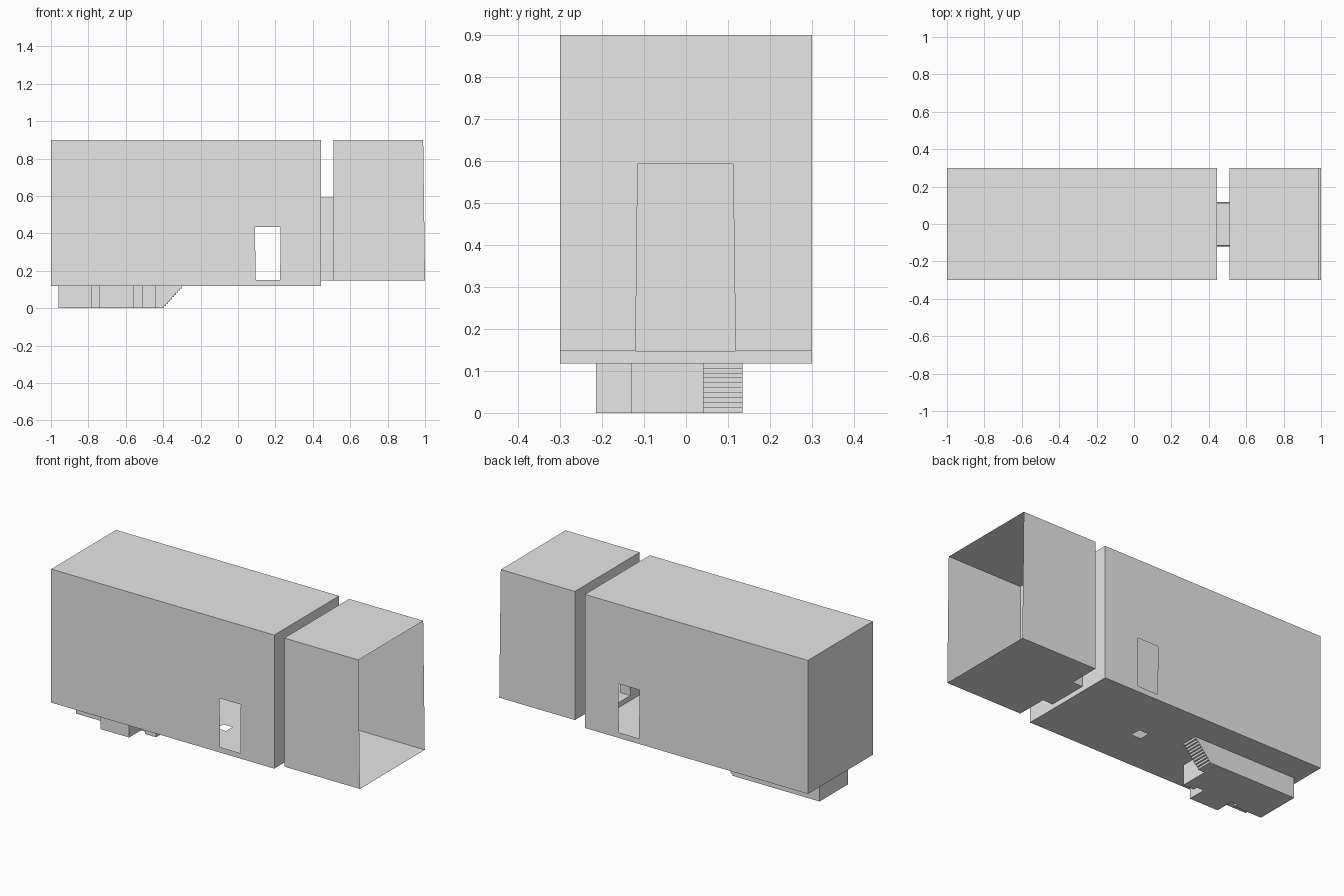
import bpy
import bmesh
from mathutils import Vector

cube = bpy.data.objects.get("Cube")
if cube:
    bpy.data.objects.remove(cube)

grey = bpy.data.materials.new("plain_grey")
grey.use_nodes = True
grey.diffuse_color = (0.8, 0.8, 0.8, 1)
grey.node_tree.nodes["Principled BSDF"].inputs["Base Color"].default_value = (0.8, 0.8, 0.8, 1)

HALF, BASE, DECK, ROOF = 0.3, 0.118, 0.147, 0.9


def prism(points, axis, start, end):
    """Extrude a 2D outline along an axis; the outline uses the other two axes in order."""
    bm = bmesh.new()

    def ring(level):
        result = []
        for p in points:
            co = list(p)
            co.insert(axis, level)
            result.append(bm.verts.new(co))
        return result

    a, b = ring(start), ring(end)
    bm.faces.new(a)
    bm.faces.new(b)
    n = len(points)
    for i in range(n):
        j = (i + 1) % n
        bm.faces.new((a[i], a[j], b[j], b[i]))
    bmesh.ops.recalc_face_normals(bm, faces=bm.faces)
    return bm


def rect(u0, u1, v0, v1):
    return [(u0, v0), (u1, v0), (u1, v1), (u0, v1)]


def on_plane(bm, axis, level):
    return [f for f in bm.faces
            if all(abs(v.co[axis] - level) < 1e-4 for v in f.verts)]


def open_side(bm, axis, level):
    bmesh.ops.delete(bm, geom=on_plane(bm, axis, level), context='FACES')


def cut_hole(bm, axis, level, outline):
    """Remove a convex outline from the flat wall lying at the given level."""
    corners = []
    for p in outline:
        co = list(p)
        co.insert(axis, level)
        corners.append(Vector(co))
    centre = sum(corners, Vector()) / len(corners)
    direction = Vector([float(i == axis) for i in range(3)])
    planes = []
    for p, q in zip(corners, corners[1:] + corners[:1]):
        normal = (q - p).cross(direction).normalized()
        if normal.dot(centre - p) > 0:
            normal.negate()
        planes.append((p, normal))
        faces = on_plane(bm, axis, level)
        geom = set(faces)
        for f in faces:
            geom.update(f.edges)
            geom.update(f.verts)
        bmesh.ops.bisect_plane(bm, geom=list(geom), dist=1e-5, plane_co=p, plane_no=normal)
    inside = [f for f in on_plane(bm, axis, level)
              if all((f.calc_center_median() - p).dot(n) < 0 for p, n in planes)]
    bmesh.ops.delete(bm, geom=inside, context='FACES')


def finish(name, bm):
    mesh = bpy.data.meshes.new(name)
    bm.to_mesh(mesh)
    bm.free()
    mesh.materials.append(grey)
    obj = bpy.data.objects.new(name, mesh)
    bpy.context.collection.objects.link(obj)


# Tapered passage outline and stairwell shared by several parts
passage = [(-0.12, DECK), (0.118, DECK), (0.112, 0.593), (-0.115, 0.593)]
stair_x, stair_end, stair_y0, stair_y1 = -0.405, -0.3, 0.04, 0.135

# Long hollow hall with two side doors, passage door and floor openings
hall = prism(rect(-HALF, HALF, BASE, ROOF), 0, -1, 0.445)
for side in (-HALF, HALF):
    cut_hole(hall, 1, side, [(0.095, 0.15), (0.225, 0.15), (0.228, 0.435), (0.09, 0.435)])
cut_hole(hall, 0, 0.445, passage)
cut_hole(hall, 2, BASE, rect(-0.095, -0.035, -0.06, 0))
cut_hole(hall, 2, BASE, rect(stair_x, stair_end, stair_y0, stair_y1))
finish("main_hall", hall)

# Shorter room, open at its slightly sloping far end
room = prism([(0.51, DECK), (1, DECK), (0.99, ROOF), (0.51, ROOF)], 1, -HALF, HALF)
far_end = [f for f in room.faces if f.calc_center_median().x > 0.9]
bmesh.ops.delete(room, geom=far_end, context='FACES')
cut_hole(room, 0, 0.51, passage)
finish("end_room", room)

# Connecting passage, open at both ends
link = prism(passage, 0, 0.445, 0.51)
for end in (0.445, 0.51):
    open_side(link, 0, end)
finish("connecting_passage", link)

# Lower room with a recessed bay and a landing, open to the floor above
outline = [(-0.96, 0.135), (-0.96, -0.13), (-0.78, -0.13), (-0.78, -0.105),
           (-0.74, -0.105), (-0.74, -0.215), (-0.555, -0.215), (-0.555, -0.105),
           (-0.51, -0.105), (-0.51, -0.13), (-0.44, -0.13), (-0.44, stair_y0),
           (stair_x, stair_y0), (stair_x, stair_y1)]
lower = prism(outline, 2, 0, BASE)
open_side(lower, 2, BASE)
open_side(lower, 0, stair_x)
finish("lower_room", lower)

# Stepped stair shell
steps = 10
run, rise = (stair_end - stair_x) / steps, BASE / steps
profile = [(stair_x, BASE), (stair_x, 0)]
for i in range(steps):
    profile.append((stair_x + run * (i + 1), rise * i))
    profile.append((stair_x + run * (i + 1), rise * (i + 1)))
stairs = prism(profile, 1, stair_y0, stair_y1)
open_side(stairs, 2, BASE)
open_side(stairs, 0, stair_x)
finish("stairs", stairs)
